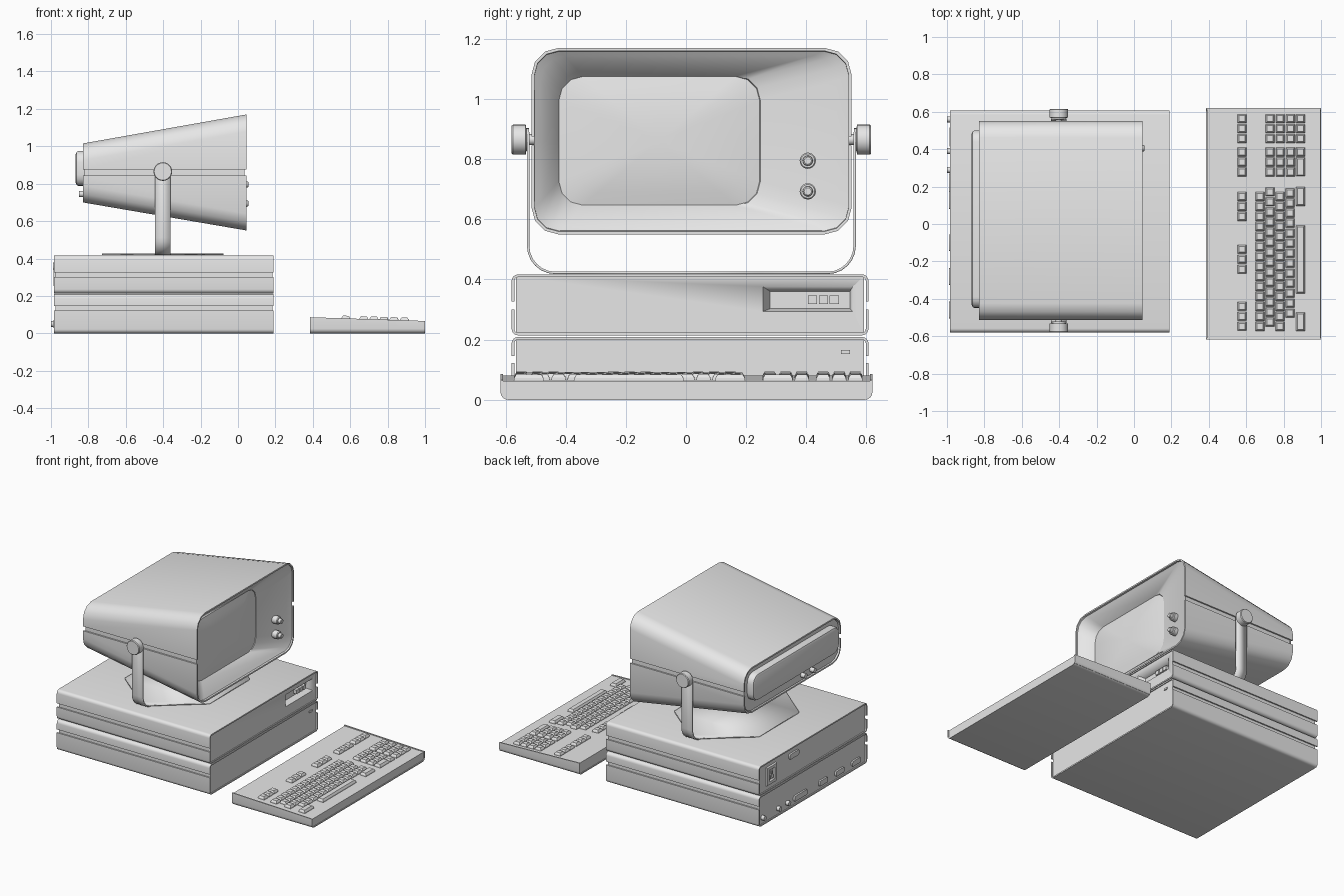
import bpy, bmesh, math
from mathutils import Matrix, Vector

if "Cube" in bpy.data.objects:
    bpy.data.objects.remove(bpy.data.objects["Cube"])

grey = bpy.data.materials.new("light_grey")
grey.diffuse_color = (0.8, 0.8, 0.8, 1)
grey.use_nodes = True
grey.node_tree.nodes["Principled BSDF"].inputs["Base Color"].default_value = grey.diffuse_color


def finish(bm, name, angle=35):
    bmesh.ops.recalc_face_normals(bm, faces=bm.faces)
    me = bpy.data.meshes.new(name)
    bm.to_mesh(me)
    bm.free()
    me.materials.append(grey)
    ob = bpy.data.objects.new(name, me)
    bpy.context.collection.objects.link(ob)
    bpy.ops.object.select_all(action='DESELECT')
    ob.select_set(True)
    bpy.context.view_layer.objects.active = ob
    bpy.ops.object.shade_smooth_by_angle(angle=math.radians(angle))
    return ob


def add_loft(bm, sections, caps=True):
    """Skin closed (y, z) loops placed at successive x positions."""
    rings = [[bm.verts.new((x, y, z)) for y, z in loop] for x, loop in sections]
    n = len(rings[0])
    for a, b in zip(rings, rings[1:]):
        for i in range(n):
            j = (i + 1) % n
            bm.faces.new((a[i], a[j], b[j], b[i]))
    if caps:
        bm.faces.new(rings[0])
        bm.faces.new(rings[-1])


def loft(name, sections, angle=35):
    bm = bmesh.new()
    add_loft(bm, sections)
    return finish(bm, name, angle)


def half(y0, y1, split, end, r, seg=4):
    """Open U path from the split height to the end height and back."""
    s = 1 if end > split else -1
    arc = [(r * math.cos(i * math.pi / 2 / seg), r * math.sin(i * math.pi / 2 / seg))
           for i in range(seg + 1)]
    left = [(y0 + r - c, end - s * (r - q)) for c, q in arc]
    right = [(y1 - r + c, end - s * (r - q)) for c, q in reversed(arc)]
    return [(y0, split)] + left + right + [(y1, split)]


def shell(y0, y1, split, end, r, t, seg=4):
    """Closed cross-section of a thin U-shaped cover."""
    s = 1 if end > split else -1
    return half(y0, y1, split, end, r, seg) + half(y0 + t, y1 - t, split, end - s * t, r - t, seg)[::-1]


def rounded(y0, y1, z0, z1, r, seg=4):
    m = (z0 + z1) / 2
    return half(y0, y1, m, z1, r, seg) + half(y0, y1, m, z0, r, seg)[::-1][1:-1]


def rect(y0, y1, z0, z1):
    return [(y0, z0), (y1, z0), (y1, z1), (y0, z1)]


def add_box(bm, x0, x1, y0, y1, z0, z1):
    add_loft(bm, [(x0, rect(y0, y1, z0, z1)), (x1, rect(y0, y1, z0, z1))])


def add_turned(bm, origin, axis, profile, seg=20):
    """Turned part: profile of (distance along axis, radius)."""
    rot = Vector((1, 0, 0)).rotation_difference(Vector(axis)).to_matrix().to_4x4()
    start = len(bm.verts)
    add_loft(bm, [(d, [(r * math.cos(k * math.tau / seg), r * math.sin(k * math.tau / seg))
                       for k in range(seg)]) for d, r in profile])
    bm.verts.ensure_lookup_table()
    bmesh.ops.transform(bm, matrix=Matrix.Translation(origin) @ rot, verts=bm.verts[start:])


# --- Two stacked computer units: inner core with upper and lower covers
X0, X1, Y0, Y1 = -0.985, 0.19, -0.58, 0.607
for unit, z0, g0, g1, z1 in (("lower", 0, 0.122, 0.145, 0.209),
                             ("upper", 0.214, 0.3, 0.326, 0.417)):
    for part, split, end in (("bottom_cover", g0, z0), ("top_cover", g1, z1)):
        sec = shell(Y0, Y1, split, end, 0.022, 0.009)
        loft(f"{unit}_unit_{part}", [(X0, sec), (X1, sec)])
    core = rect(Y0 + 0.015, Y1 - 0.015, z0 + 0.006, z1 - 0.006)
    body = loft(f"{unit}_unit_core", [(X0 + 0.008, core), (X1 - 0.006, core)])

# Recessed control bay in the upper unit
cutter = loft("bay_cutter", [(0.14, rect(0.28, 0.545, 0.303, 0.36)),
                             (0.186, rect(0.255, 0.555, 0.293, 0.377)),
                             (0.25, rect(0.255, 0.555, 0.293, 0.377))])
mod = body.modifiers.new("bay", 'BOOLEAN')
mod.object = cutter
mod.solver = 'EXACT'
bpy.context.view_layer.objects.active = body
bpy.ops.object.modifier_apply(modifier=mod.name)
bpy.data.objects.remove(cutter)

# Buttons and indicator on the front
bm = bmesh.new()
for y in (0.421, 0.457, 0.493):
    add_box(bm, 0.135, 0.165, y - 0.015, y + 0.015, 0.319, 0.347)
add_box(bm, 0.18, 0.19, 0.515, 0.545, 0.153, 0.166)
finish(bm, "front_buttons")

# Rear sockets
bm = bmesh.new()
xr = X0 + 0.01
add_loft(bm, [(xr, rect(0.41, 0.52, 0.25, 0.38)), (xr - 0.012, rect(0.415, 0.515, 0.255, 0.375)),
              (xr - 0.012, rect(0.435, 0.495, 0.275, 0.355)), (xr - 0.002, rect(0.44, 0.49, 0.28, 0.35))])
for y, z in ((0.452, 0.3), (0.478, 0.3), (0.465, 0.33)):
    add_box(bm, xr - 0.011, xr, y - 0.004, y + 0.004, z - 0.01, z + 0.01)
for y, z, w in ((0.22, 0.36, 0.05), (0.15, 0.05, 0.07), (-0.1, 0.05, 0.045),
                (-0.28, 0.05, 0.045), (-0.46, 0.05, 0.045)):
    add_loft(bm, [(xr, rounded(y - w, y + w, z - 0.018, z + 0.018, 0.008, 2)),
                  (xr - 0.014, rounded(y - w, y + w, z - 0.018, z + 0.018, 0.008, 2))])
for y in (0.56, 0.39, 0.29):
    add_turned(bm, (xr, y, 0.05), (-1, 0, 0), [(0, 0.016), (0.025, 0.016)], 12)
finish(bm, "rear_sockets")

# --- Monitor: tapered body with recessed bezel, split covers, bulged screen
MY0, MY1, XB, XF = -0.514, 0.551, -0.83, 0.045
for part, split, zb, zf in (("top", 0.876, 1.015, 1.17), ("bottom", 0.845, 0.7, 0.55)):
    loft(f"monitor_{part}_cover",
         [(XB, shell(MY0, MY1, split, zb, 0.09, 0.01, 3)),
          (XF, shell(MY0, MY1, split, zf, 0.09, 0.01, 3))])
loft("monitor_body_and_bezel",
     [(-0.82, rounded(MY0 + 0.015, MY1 - 0.015, 0.712, 1.003, 0.08, 3)),
      (0.036, rounded(MY0 + 0.009, MY1 - 0.009, 0.559, 1.161, 0.082, 3)),
      (0.02, rounded(MY0 + 0.03, MY1 - 0.05, 0.575, 1.143, 0.082, 3)),
      (-0.035, rounded(-0.425, 0.247, 0.645, 1.077, 0.08, 3)),
      (-0.05, rounded(-0.42, 0.242, 0.65, 1.072, 0.08, 3))], 40)
sy, sz = -0.089, 0.861
edge = rounded(-0.423, 0.245, 0.647, 1.075, 0.08, 3)
loft("screen", [(x, [(sy + (y - sy) * k, sz + (z - sz) * k) for y, z in edge])
                for x, k in ((-0.055, 1), (-0.038, 1), (-0.027, 0.8), (-0.018, 0.55),
                             (-0.013, 0.3), (-0.012, 0.08))])

# Two front dials
bm = bmesh.new()
for z in (0.795, 0.693):
    add_turned(bm, (-0.025, 0.405, z), (1, 0, 0),
               [(0, 0.027), (0.055, 0.027), (0.06, 0.023), (0.06, 0.017),
                (0.078, 0.016), (0.081, 0.012)])
finish(bm, "monitor_dials")

# Rear bump and rear connectors
loft("monitor_rear_panel",
     [(-0.81, rounded(-0.45, 0.5, 0.787, 0.975, 0.06)),
      (-0.852, rounded(-0.45, 0.5, 0.787, 0.975, 0.06)),
      (-0.863, rounded(-0.444, 0.494, 0.793, 0.969, 0.055)),
      (-0.868, rounded(-0.432, 0.482, 0.805, 0.957, 0.045))])
bm = bmesh.new()
for y in (-0.1, -0.2):
    add_turned(bm, (-0.815, y, 0.745), (-1, 0, 0), [(0, 0.016), (0.036, 0.016)], 12)
finish(bm, "monitor_rear_connectors")

# --- Stand: one bent strip that widens into a flat foot plate
C, W, R, ZB = 0.018, 0.543, 0.09, 0.422
path = [(W, 0.89, 0.03), (W, 0.865, 0.042)]
path += [(W - R + R * math.cos(a), ZB + R - R * math.sin(a), 0.042)
         for a in (i * math.pi / 12 for i in range(7))]
path += [(0.22, ZB, 0.325)]
strip = [(C - y, z, w) for y, z, w in path] + [(C + y, z, w) for y, z, w in reversed(path)]
bm = bmesh.new()
rows = [[bm.verts.new((-0.402 + s * w, y, z)) for s in (-1, 1)] for y, z, w in strip]
for a, b in zip(rows, rows[1:]):
    bm.faces.new((a[0], a[1], b[1], b[0]))
stand = finish(bm, "stand_strap_and_foot")
sol = stand.modifiers.new("thickness", 'SOLIDIFY')
sol.thickness, sol.offset = 0.008, 0

# Pivot knobs on both sides
bm = bmesh.new()
for s in (-1, 1):
    add_turned(bm, (-0.402, C + s * 0.5, 0.865), (0, s, 0),
               [(0, 0.018), (0.04, 0.018), (0.04, 0.038), (0.049, 0.038),
                (0.051, 0.05), (0.093, 0.05), (0.098, 0.046)], 24)
finish(bm, "pivot_knobs")

# --- Keyboard: wedge tray, inner deck, tapered keys
KY0, KY1 = -0.617, 0.62
loft("keyboard_tray", [(0.385, shell(KY0, KY1, 0.086, 0, 0.025, 0.008)),
                       (1.0, shell(KY0, KY1, 0.066, 0, 0.025, 0.008))])
loft("keyboard_deck", [(0.389, rect(KY0 + 0.007, KY1 - 0.007, 0.007, 0.081)),
                       (0.996, rect(KY0 + 0.007, KY1 - 0.007, 0.007, 0.062))])

bm = bmesh.new()


def add_key(x, y, length=0.048, width=0.048):
    base = 0.08 - (x - 0.385) * 0.031
    rings = []
    for z, inset in ((base - 0.004, 0), (base + 0.008, 0.001), (base + 0.02, 0.008)):
        hx, hy = width / 2 - inset, length / 2 - inset
        rings.append([bm.verts.new((x + a * hx, y + b * hy, z - a * hx * 0.03))
                      for a, b in ((-1, -1), (1, -1), (1, 1), (-1, 1))])
    for a, b in zip(rings, rings[1:]):
        for i in range(4):
            bm.faces.new((a[i], a[(i + 1) % 4], b[(i + 1) % 4], b[i]))
    bm.faces.new(rings[-1])


STEP = 0.0535
for top in (0.563, 0.385, 0.147, -0.135, -0.44):      # function keys
    for i in range(3):
        add_key(0.577, top - i * STEP)
for top in (0.563, 0.385):                            # number pad
    for i in range(3):
        for c in range(4):
            if c < 3 or top > 0.5 or i == 0:
                add_key(0.727 + c * 0.0545, top - i * STEP)
add_key(0.89, 0.305, 0.1)
for x, top, n in ((0.673, 0.147, 14), (0.727, 0.172, 14), (0.78, 0.147, 13), (0.834, 0.165, 13)):
    for i in range(n):                                # staggered main block
        add_key(x, top - i * STEP)
add_key(0.78, -0.548)
for y, length in ((0.147, 0.1), (-0.19, 0.365), (-0.523, 0.1)):   # long keys
    add_key(0.89, y, length)
finish(bm, "keys", 25)
